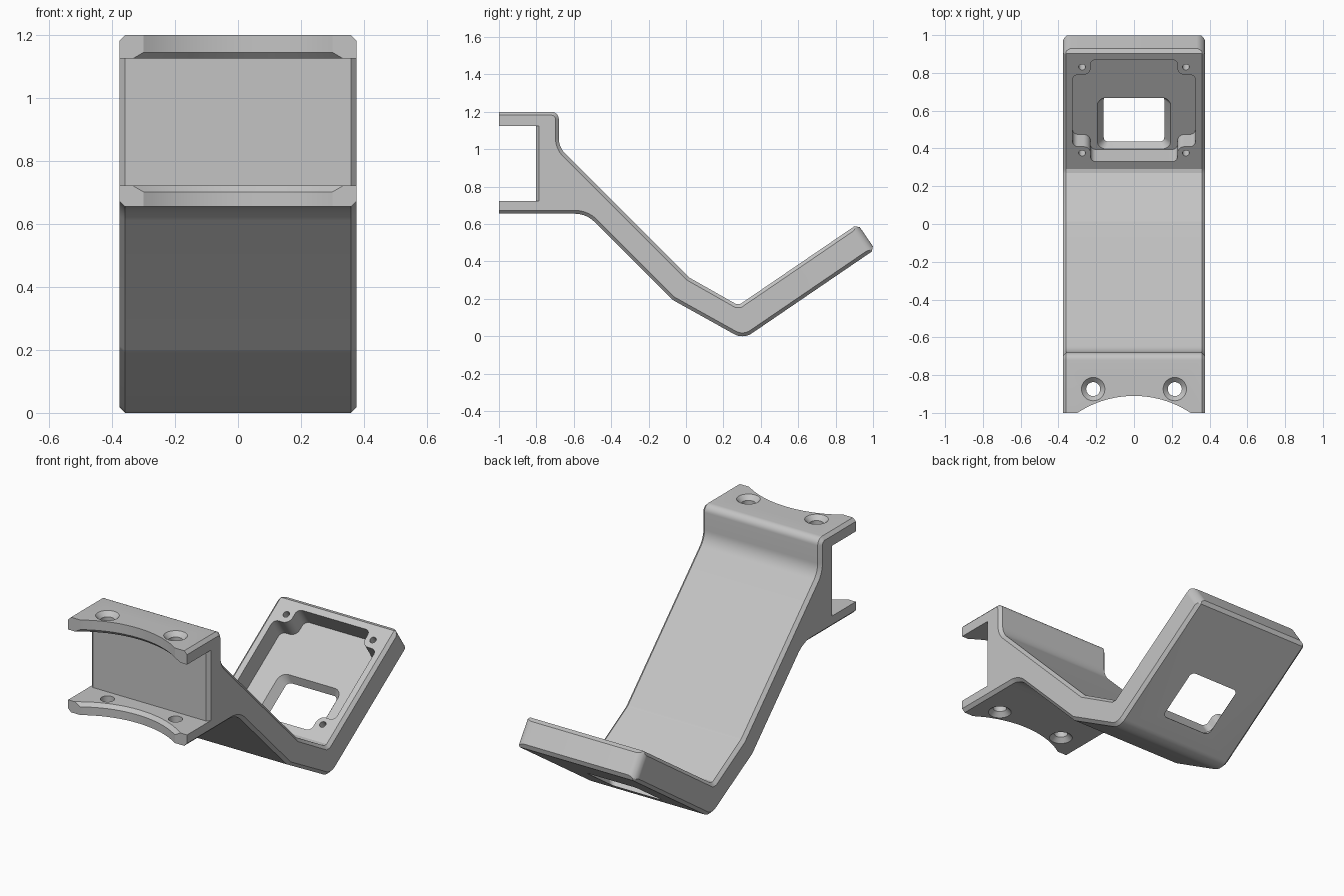
import bpy, bmesh, math
from mathutils import Vector

if "Cube" in bpy.data.objects:
    bpy.data.objects.remove(bpy.data.objects["Cube"], do_unlink=True)

grey = bpy.data.materials.new("plain grey")
grey.use_nodes = True
GREY = (0.55, 0.55, 0.55, 1)
grey.diffuse_color = GREY
grey.node_tree.nodes["Principled BSDF"].inputs["Base Color"].default_value = GREY


def fillet(points, segments=8):
    """Round the corners of a polygon of (a, b, radius); tiny radii become chamfers."""
    out = []
    for i, (a, b, r) in enumerate(points):
        p = Vector((a, b))
        if r == 0:
            out.append(p)
            continue
        d0 = (Vector(points[i - 1][:2]) - p).normalized()
        d1 = (Vector(points[(i + 1) % len(points)][:2]) - p).normalized()
        half = d0.angle(d1) / 2
        start, end = p + d0 * r / math.tan(half), p + d1 * r / math.tan(half)
        centre = p + (d0 + d1).normalized() * r / math.sin(half)
        v0, v1 = start - centre, end - centre
        n = 1 if r <= 0.02 else segments
        sweep = v0.angle(v1)
        for k in range(n + 1):
            t = k / n
            out.append(centre + (v0 * math.sin((1 - t) * sweep) + v1 * math.sin(t * sweep)) / math.sin(sweep))
    return out


def inset(poly, distance):
    """Move each edge of a clockwise polygon inward by distance(p, q)."""
    lines = []
    for i, p in enumerate(poly):
        q = poly[(i + 1) % len(poly)]
        d = (q - p).normalized()
        lines.append((p + Vector((d.y, -d.x)) * distance(p, q), d))
    out = []
    for i in range(len(poly)):
        (p, d), (q, e) = lines[i - 1], lines[i]
        cross = d.x * e.y - d.y * e.x
        t = ((q - p).x * e.y - (q - p).y * e.x) / cross
        out.append(p + d * t)
    return out


def loft(name, rings):
    """Solid skinned through rings with equal point counts."""
    bm = bmesh.new()
    loops = [[bm.verts.new(p) for p in ring] for ring in rings]
    n = len(loops[0])
    for a, b in zip(loops, loops[1:]):
        for i in range(n):
            j = (i + 1) % n
            bm.faces.new((a[i], a[j], b[j], b[i]))
    bm.faces.new(loops[0])
    bm.faces.new(loops[-1])
    bmesh.ops.recalc_face_normals(bm, faces=bm.faces)
    mesh = bpy.data.meshes.new(name)
    bm.to_mesh(mesh)
    bm.free()
    mesh.materials.append(grey)
    ob = bpy.data.objects.new(name, mesh)
    bpy.context.scene.collection.objects.link(ob)
    return ob


# Frame of the tilted tray: x across, u up the slope, w out of its upper face
TILT = math.radians(34.27)
FOOT = Vector((0, 0.28, 0.165))
U = Vector((0, math.cos(TILT), math.sin(TILT)))
W = Vector((0, -math.sin(TILT), math.cos(TILT)))
LENGTH, THICK, DEPTH = 0.772, 0.164, 0.115


def tray(x, u, w):
    return FOOT + Vector((x, 0, 0)) + U * u + W * w


def tray_prism(name, poly, w0, w1):
    return loft(name, [[tray(p.x, p.y, w) for p in poly] for w in (w0, w1)])


def rounded_rect(hw, u0, u1, r):
    return fillet([(-hw, u0, r), (hw, u0, r), (hw, u1, r), (-hw, u1, r)])


def turned(name, x, y, profile, n):
    """Solid of revolution about a vertical axis from (z, radius) pairs."""
    angles = [2 * math.pi * k / n for k in range(n)]
    return loft(name, [[Vector((x + r * math.cos(a), y + r * math.sin(a), z)) for a in angles]
                       for z, r in profile])


# Side profile (y, z, corner radius): clamp, strut and tray slab
tip_top, tip_low = tray(0, LENGTH, 0), tray(0, LENGTH, -THICK)
profile = fillet([
    (-1, 1.2, 0), (-0.68, 1.2, 0.04), (-0.68, 1.01, 0.12), (0.015, 0.315, 0.06),
    (FOOT.y, FOOT.z, 0.02), (tip_top.y, tip_top.z, 0.02), (tip_low.y, tip_low.z, 0.02),
    (0.306, -0.016, 0.09), (-0.073, 0.195, 0.06), (-0.533, 0.655, 0.15),
    (-1, 0.655, 0), (-1, 0.722, 0), (-0.803, 0.722, 0), (-0.803, 1.125, 0), (-1, 1.125, 0)])


def chamfer(p, q):
    front_edge = max(p.x, q.x) < -0.99
    flange_inside = abs(p.y - q.y) < 1e-4 and 0.7 < p.y < 1.15
    return 0 if front_edge or flange_inside else 0.018


narrow = inset(profile, chamfer)
bracket = loft("bracket_body", [[Vector((x, p.x, p.y)) for p in poly] for x, poly in
                                ((-0.377, narrow), (-0.359, profile), (0.359, profile), (0.377, narrow))])

# Rounded outer corners of the tray
trim = tray_prism("tray_corner_trim", rounded_rect(0.3775, -3, LENGTH + 0.0005, 0.05), -3, 3)

# Cut-outs: curved clamp mouth, countersunk bolt holes, tray pocket, window, screw holes
cutters = [turned("clamp_mouth", 0, -1.455,
                  [(0.6, 0.545), (0.702, 0.545), (0.722, 0.565),
                   (1.125, 0.565), (1.145, 0.545), (1.3, 0.545)], 96)]
for s in (-1, 1):
    cutters.append(turned("bolt_hole", s * 0.216, -0.874,
                          [(0.6, 0.062), (0.655, 0.062), (0.68, 0.037),
                           (1.175, 0.037), (1.2, 0.062), (1.3, 0.062)], 32))

low, high, wide, slim = 0.06, 0.714, 0.325, 0.23
step_low, step_high, r = 0.157, 0.617, 0.03
half = [(slim, low, r), (slim, step_low, 0.04), (wide, step_low, r),
        (wide, step_high, r), (slim, step_high, 0.04), (slim, high, r)]
pocket = fillet(half + [(-x, u, c) for x, u, c in reversed(half)])
cutters.append(tray_prism("tray_pocket", pocket, 0.03, -DEPTH))

rings = [(rounded_rect(0.195, 0.062, 0.392, 0.05), 0.001 - DEPTH),
         (rounded_rect(0.157, 0.078, 0.37, 0.025), -THICK - 0.005)]
cutters.append(loft("tray_window", [[tray(p.x, p.y, w) for p in poly] for poly, w in rings]))

for s in (-1, 1):
    for u in (0.115, 0.666):
        circle = [Vector((s * 0.275 + 0.018 * math.cos(a), u + 0.018 * math.sin(a)))
                  for a in (math.pi * k / 10 for k in range(20))]
        cutters.append(tray_prism("screw_hole", circle, 0.03, -0.1))

# Apply the cuts
bpy.context.view_layer.objects.active = bracket
bracket.select_set(True)
for cutter, op in [(trim, 'INTERSECT')] + [(c, 'DIFFERENCE') for c in cutters]:
    cutter.hide_render = True
    mod = bracket.modifiers.new("cut", 'BOOLEAN')
    mod.operation, mod.solver, mod.object = op, 'EXACT', cutter
    bpy.ops.object.modifier_apply(modifier=mod.name)
    bpy.data.objects.remove(cutter, do_unlink=True)

bpy.ops.object.shade_smooth_by_angle(angle=math.radians(28))
